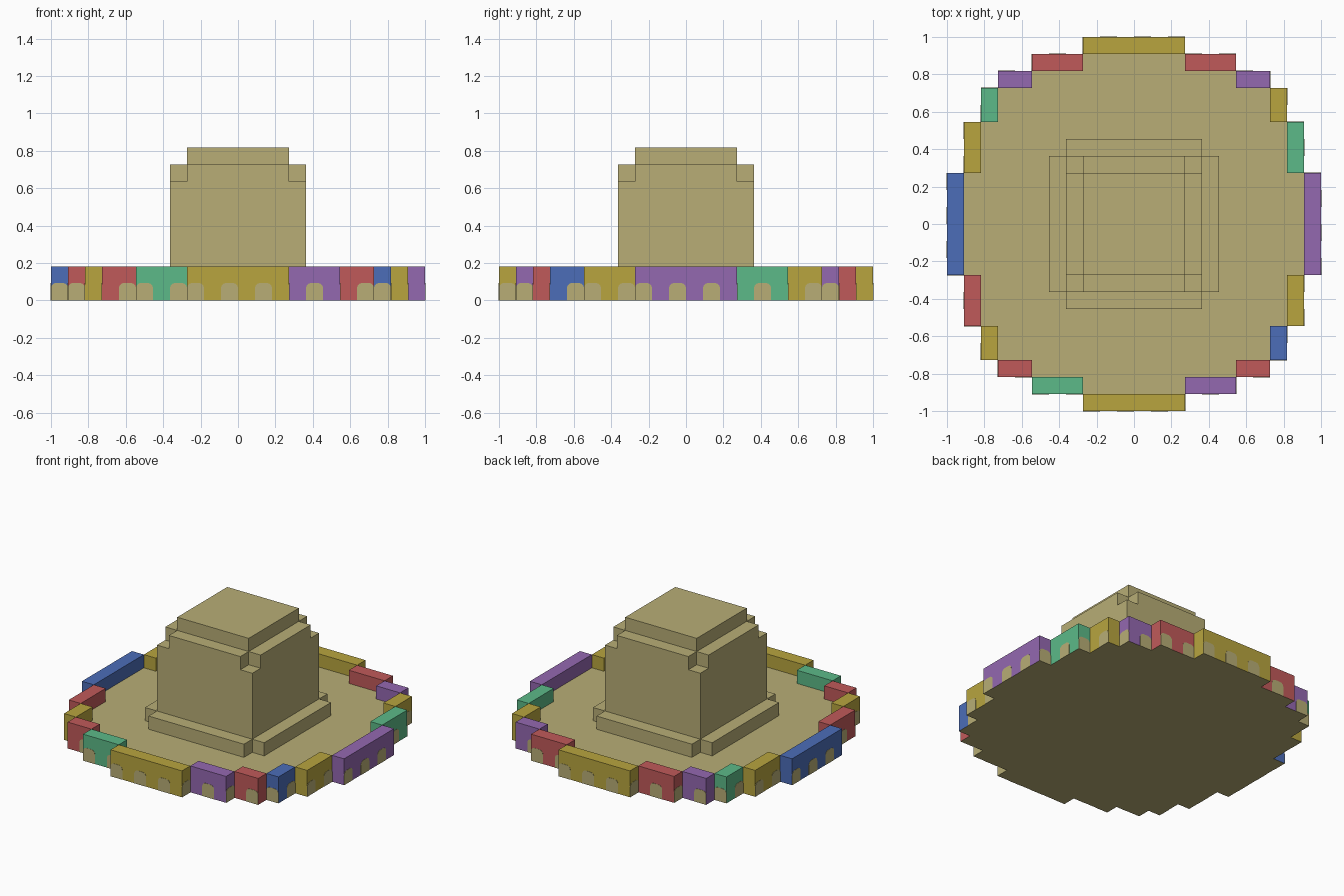
import bpy
import bmesh
import math
from mathutils import Matrix, Vector

U = 1 / 11  # one building block

cube = bpy.data.objects.get("Cube")
if cube:
    bpy.data.objects.remove(cube, do_unlink=True)


def make_material(name, hex_code):
    srgb = [int(hex_code[i:i + 2], 16) / 255 for i in (0, 2, 4)]
    color = [((c + 0.055) / 1.055) ** 2.4 for c in srgb] + [1]
    mat = bpy.data.materials.new(name)
    mat.use_nodes = True
    mat.diffuse_color = color
    bsdf = mat.node_tree.nodes["Principled BSDF"]
    bsdf.inputs["Base Color"].default_value = color
    bsdf.inputs["Roughness"].default_value = 0.9
    return mat


SAND = make_material("sand", "b8ae76")
PAINT = {
    "yellow": make_material("yellow", "b8a53f"),
    "purple": make_material("purple", "9468b0"),
    "red": make_material("red", "c05a5a"),
    "green": make_material("green", "5cba88"),
    "blue": make_material("blue", "4c6db8"),
}


def add_prism(bm, points, depth, matrix):
    """Extrude a counter-clockwise outline along the matrix's local Z."""
    low = [bm.verts.new(matrix @ Vector((x, y, 0))) for x, y in points]
    high = [bm.verts.new(matrix @ Vector((x, y, depth))) for x, y in points]
    bm.faces.new(low[::-1])
    bm.faces.new(high)
    for i in range(len(points)):
        bm.faces.new((low[i - 1], low[i], high[i], high[i - 1]))


def make_object(name, bm, *materials):
    mesh = bpy.data.meshes.new(name)
    bm.to_mesh(mesh)
    bm.free()
    for mat in materials:
        mesh.materials.append(mat)
    obj = bpy.data.objects.new(name, mesh)
    bpy.context.collection.objects.link(obj)
    return obj


def block(name, points, z0, z1, *materials):
    """Upright prism with its outline and heights given in blocks."""
    bm = bmesh.new()
    outline = [(x * U, y * U) for x, y in points]
    add_prism(bm, outline, (z1 - z0) * U, Matrix.Translation((0, 0, z0 * U)))
    return make_object(name, bm, *materials)


def four_fold(quarter):
    """Repeat a quarter outline around the centre."""
    points = []
    for _ in range(4):
        points += quarter
        quarter = [(-y, x) for x, y in quarter]
    return points


# Round floor with a stepped edge
block("floor", four_fold([(3, -10), (3, -9), (6, -9), (6, -8), (8, -8),
                          (8, -6), (9, -6), (9, -3), (10, -3)]), 0, 1, SAND)

# Central tower: plinth, shaft, notched shoulder and cap
block("plinth", four_fold([(4, -5), (4, -4), (5, -4)]), 1, 2, SAND)
block("tower_shaft", four_fold([(4, -4)]), 2, 7, SAND)
block("tower_shoulder", four_fold([(3, -4), (3, -3), (4, -3)]), 7, 8, SAND)
block("tower_cap", four_fold([(3, -3)]), 8, 9, SAND)

# Ring of painted walls, counter-clockwise from the front, sand underneath
wall_quarter = [(-3, -11, 3, -10), (3, -10, 6, -9), (6, -9, 8, -8),
                (8, -8, 9, -6), (9, -6, 10, -3)]
wall_colors = ["yellow", "purple", "red", "blue", "yellow",
               "purple", "green", "yellow", "purple", "red",
               "yellow", "red", "purple", "green", "yellow",
               "blue", "red", "yellow", "red", "green"]
for i, color in enumerate(wall_colors):
    turn, part = divmod(i, len(wall_quarter))
    x0, y0, x1, y1 = wall_quarter[part]
    corners = [(x0, y0), (x1, y0), (x1, y1), (x0, y1)]
    for _ in range(turn):
        corners = [(-y, x) for x, y in corners]
    wall = block(f"{color}_wall_{i + 1}", corners, 0, 2, PAINT[color], SAND)
    for face in wall.data.polygons:
        face.material_index = 1 if face.normal.z < -0.5 else 0

# Archways: thin round-shouldered plates on every other block of the outer face
radius = 0.3
arch = [(0, 0), (1, 0)]
for cx, start in ((1 - radius, 0), (radius, 90)):
    for step in range(5):
        a = math.radians(start + step * 22.5)
        arch.append((cx + radius * math.cos(a), 1.03 - radius + radius * math.sin(a)))
arch = [(x * U, y * U) for x, y in arch]

rim = four_fold([(3, -11), (3, -10), (6, -10), (6, -9), (8, -9), (8, -8),
                 (9, -8), (9, -6), (10, -6), (10, -3), (11, -3)])
bm = bmesh.new()
open_here = True
for i in range(len(rim)):
    start, end = Vector((*rim[i - 1], 0)), Vector((*rim[i], 0))
    along = (end - start).normalized()
    up = Vector((0, 0, 1))
    frame = Matrix((along, up, along.cross(up))).transposed().to_4x4()
    for k in range(round((end - start).length)):
        if open_here:
            place = Matrix.Translation((start + along * k) * U)
            add_prism(bm, arch, 0.0015, place @ frame)
        open_here = not open_here
make_object("archways", bm, SAND)
